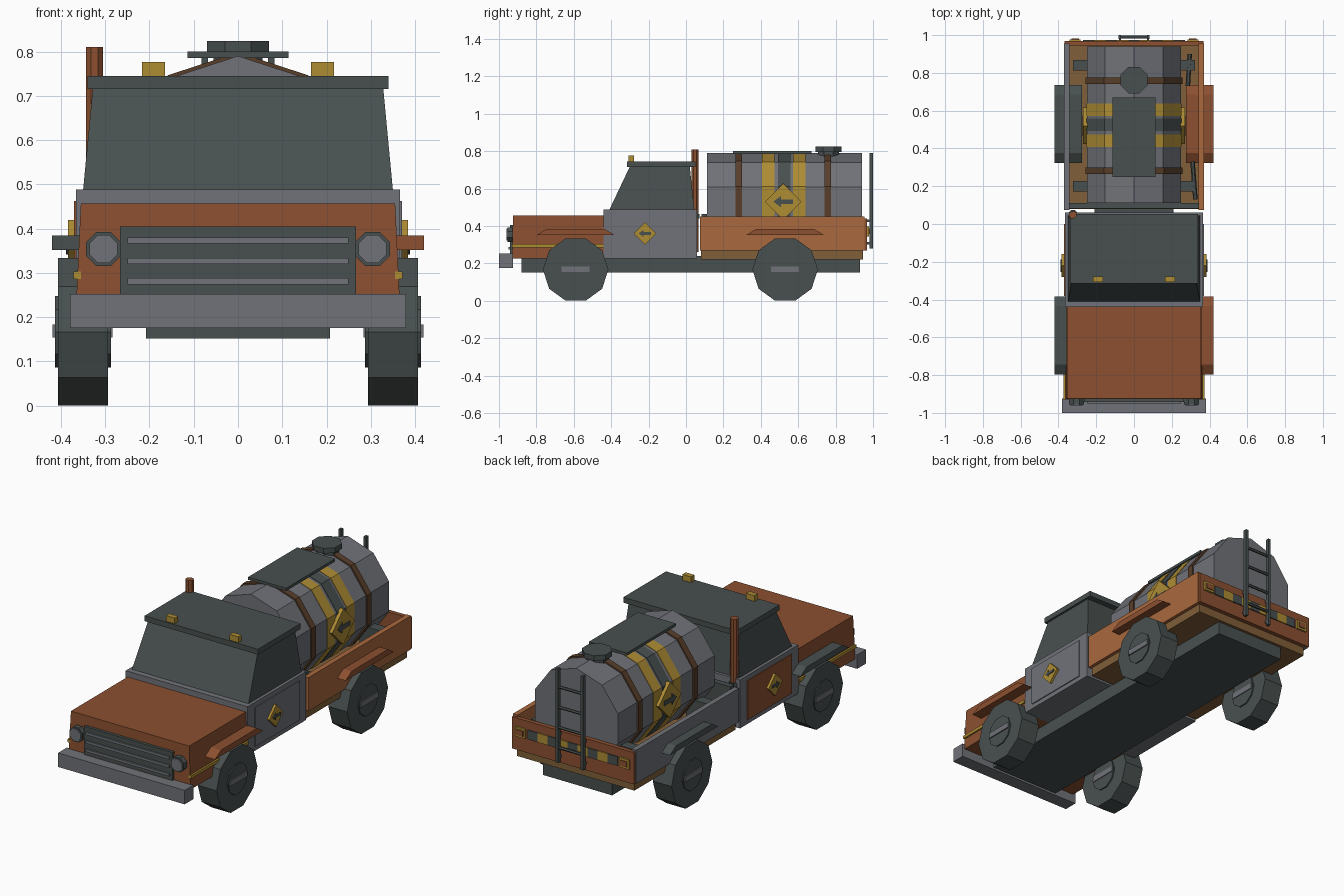
import bpy, bmesh, math
from mathutils import Vector

if "Cube" in bpy.data.objects:
    bpy.data.objects.remove(bpy.data.objects["Cube"])


def material(name, r, g, b):
    m = bpy.data.materials.new(name)
    lin = [((c / 255 + 0.055) / 1.055) ** 2.4 for c in (r, g, b)]
    m.diffuse_color = (*lin, 1)
    m.use_nodes = True
    m.node_tree.nodes["Principled BSDF"].inputs["Base Color"].default_value = m.diffuse_color
    return m


RUST = material("rust_orange", 140, 80, 48)
ORANGE = material("light_orange", 170, 104, 62)
GREY = material("mid_grey", 112, 114, 120)
DARK = material("dark_slate", 72, 80, 79)
YELLOW = material("warning_yellow", 174, 140, 52)
STRAP = material("strap_brown", 88, 62, 42)
TAN = material("floor_brown", 128, 94, 56)


def loft(name, ring_a, ring_b, mat):
    """Closed solid between two matching rings of points."""
    bm = bmesh.new()
    a = [bm.verts.new(p) for p in ring_a]
    b = [bm.verts.new(p) for p in ring_b]
    n = len(a)
    bm.faces.new(a)
    bm.faces.new(b[::-1])
    for i in range(n):
        bm.faces.new((a[i], b[i], b[(i + 1) % n], a[(i + 1) % n]))
    bmesh.ops.recalc_face_normals(bm, faces=bm.faces)
    me = bpy.data.meshes.new(name)
    bm.to_mesh(me)
    bm.free()
    me.materials.append(mat)
    ob = bpy.data.objects.new(name, me)
    bpy.context.collection.objects.link(ob)
    return ob


def prism(name, pts, axis, lo, hi, mat):
    """Extrude a 2D profile along x (y,z), y (x,z) or z (x,y)."""
    def ring(d):
        put = {"x": lambda u, v: (d, u, v), "y": lambda u, v: (u, d, v),
               "z": lambda u, v: (u, v, d)}[axis]
        return [put(u, v) for u, v in pts]
    return loft(name, ring(lo), ring(hi), mat)


def box(name, x0, x1, y0, y1, z0, z1, mat):
    return prism(name, [(x0, y0), (x1, y0), (x1, y1), (x0, y1)], "z", z0, z1, mat)


def taper(name, bottom, top, mat):
    """Each end is (half width, y0, y1, z)."""
    def ring(h, y0, y1, z):
        return [(-h, y0, z), (h, y0, z), (h, y1, z), (-h, y1, z)]
    return loft(name, ring(*bottom), ring(*top), mat)


def ngon(cu, cv, r, n, turn=0.0):
    return [(cu + r * math.cos(turn + 2 * math.pi * i / n),
             cv + r * math.sin(turn + 2 * math.pi * i / n)) for i in range(n)]


def rod(name, p, q, r, mat):
    """Thin six-sided bar between two points."""
    p, q = Vector(p), Vector(q)
    rot = (q - p).to_track_quat("Z", "Y")
    ring = [rot @ Vector((u, v, 0)) for u, v in ngon(0, 0, r, 6)]
    return loft(name, [p + o for o in ring], [q + o for o in ring], mat)


ARROW = [(-.5, 0), (-.12, .28), (-.12, .11), (.5, .11), (.5, -.11), (-.12, -.11), (-.12, -.28)]


def sign(name, s, x, y, z, r):
    """Diamond warning plate with a forward arrow."""
    prism(name, ngon(y, z, r, 4), "x", s * (x - .01), s * (x + .012), YELLOW)
    prism(name + "_arrow", [(y + u * r * 1.1, z + v * r * 1.1) for u, v in ARROW],
          "x", s * (x + .01), s * (x + .016), DARK)


# Chassis, front bumper
box("chassis", -.208, .208, -.88, .93, .152, .24, DARK)
box("front_bumper", -.38, .38, -1.0, -.925, .176, .252, GREY)

# Hood and cab
taper("hood", (.366, -.93, -.43, .225), (.355, -.925, -.43, .457), RUST)
box("cab_lower", -.366, .366, -.44, .06, .225, .488, GREY)
taper("cab_windows", (.35, -.41, .045, .486), (.328, -.30, .02, .718), DARK)
box("cab_roof", -.34, .34, -.315, .052, .716, .745, DARK)

# Grille with bars
box("grille", -.266, .266, -.942, -.92, .25, .405, DARK)
for z in (.281, .327, .373):
    box("grille_bar", -.25, .25, -.95, -.94, z - .007, z + .007, GREY)

# Exhaust stack beside the cab back
prism("exhaust_stack", ngon(-.324, .048, .021, 8, math.pi / 8), "z", .26, .81, RUST)
prism("exhaust_collar", ngon(-.324, .048, .027, 8, math.pi / 8), "z", .44, .465, DARK)

for s in (-1, 1):
    side_mat = DARK if s < 0 else RUST
    # Headlights, roof lights, hood stripe
    prism("headlight_rim", ngon(s * .304, .354, .042, 8, math.pi / 8), "y", -.955, -.92, DARK)
    prism("headlight_lens", ngon(s * .304, .354, .034, 8, math.pi / 8), "y", -.96, -.95, GREY)
    box("roof_light", s * .165, s * .217, -.307, -.278, .744, .776, YELLOW)
    box("hood_stripe", s * .355, s * .372, -.93, -.44, .286, .303, YELLOW)
    # Door panel and sign
    box("door_panel", s * .36, s * .371, -.38, .0, .25, .462, GREY if s > 0 else RUST)
    sign("door_sign", s, .372, -.22, .36, .06)
    # Wheels, hubs and fenders
    for y, x_in in ((-.59, .33), (.53, .275)):
        prism("wheel", ngon(y, .167, .175, 10), "x", s * .294, s * .407, DARK)
        prism("wheel_hub", ngon(y, .167, .085, 10), "x", s * .287, s * .413, DARK)
        box("hub_bar", s * .283, s * .419, y - .075, y + .075, .154, .184, GREY)
        prism("fender", [(y - .207, .352), (y + .207, .352), (y + .155, .384), (y - .155, .384)],
              "x", s * x_in, s * .42, side_mat)

# Bed: base, side walls, front wall, tailgate
box("bed_base", -.352, .352, .08, .945, .222, .285, TAN)
for s, mat in ((-1, GREY), (1, ORANGE)):
    box("bed_wall", s * .342, s * .37, .075, .955, .268, .45, mat)
box("bed_front_wall", -.345, .345, .082, .112, .27, .465, DARK)
box("tailgate", -.367, .367, .945, .968, .268, .44, RUST)

# Hazard strip and tail lights
seg = .54 / 9
for i in range(9):
    x = -.27 + i * seg
    box("hazard_block", x, x + seg, .965, .974, .345, .395, YELLOW if i % 2 else DARK)
for s in (-1, 1):
    box("tail_light_frame", s * .282, s * .342, .965, .978, .345, .397, YELLOW)
    box("tail_light", s * .292, s * .332, .975, .983, .356, .386, RUST)

# Tank with straps and painted bands
TZ, TR = .528, .262


def tank_ring(name, r, y0, y1, mat):
    prism(name, ngon(0, TZ, r, 10, math.pi / 2), "y", y0, y1, mat)


tank_ring("tank", TR, .112, .94, GREY)
for y in (.282, .758):
    tank_ring("tank_strap", TR + .008, y - .018, y + .018, STRAP)
for y, mat in ((.44, YELLOW), (.525, DARK), (.605, YELLOW)):
    tank_ring("tank_band", TR + .003, y - .033, y + .033, mat)
for s in (-1, 1):
    sign("tank_sign", s, .257, .52, .53, .097)
    for y in (.2, .84):
        box("tank_bracket", s * .16, s * .322, y - .028, y + .028, .28, .40, DARK)

# Walkway and hatch on the tank
box("tank_walkway", -.114, .114, .25, .67, .785, .8, DARK)
prism("hatch_neck", ngon(0, .762, .06, 8, math.pi / 8), "z", .74, .80, DARK)
prism("hatch_cap", ngon(0, .762, .076, 8, math.pi / 8), "z", .796, .824, DARK)

# Loose pipes in the bed
rod("bed_pipe_rear", (.285, .73, .39), (.295, .9, .39), .012, DARK)
rod("bed_pipe_front", (.325, .13, .39), (.31, .33, .39), .012, DARK)

# Rear ladder
for s in (-1, 1):
    box("ladder_rail", s * .068, s * .083, .98, 1.0, .28, .79, DARK)
    for z in (.3, .42):
        box("ladder_mount", s * .07, s * .08, .96, .985, z, z + .015, DARK)
for z in (.36, .47, .58, .69):
    rod("ladder_rung", (-.075, .99, z), (.075, .99, z), .008, DARK)
